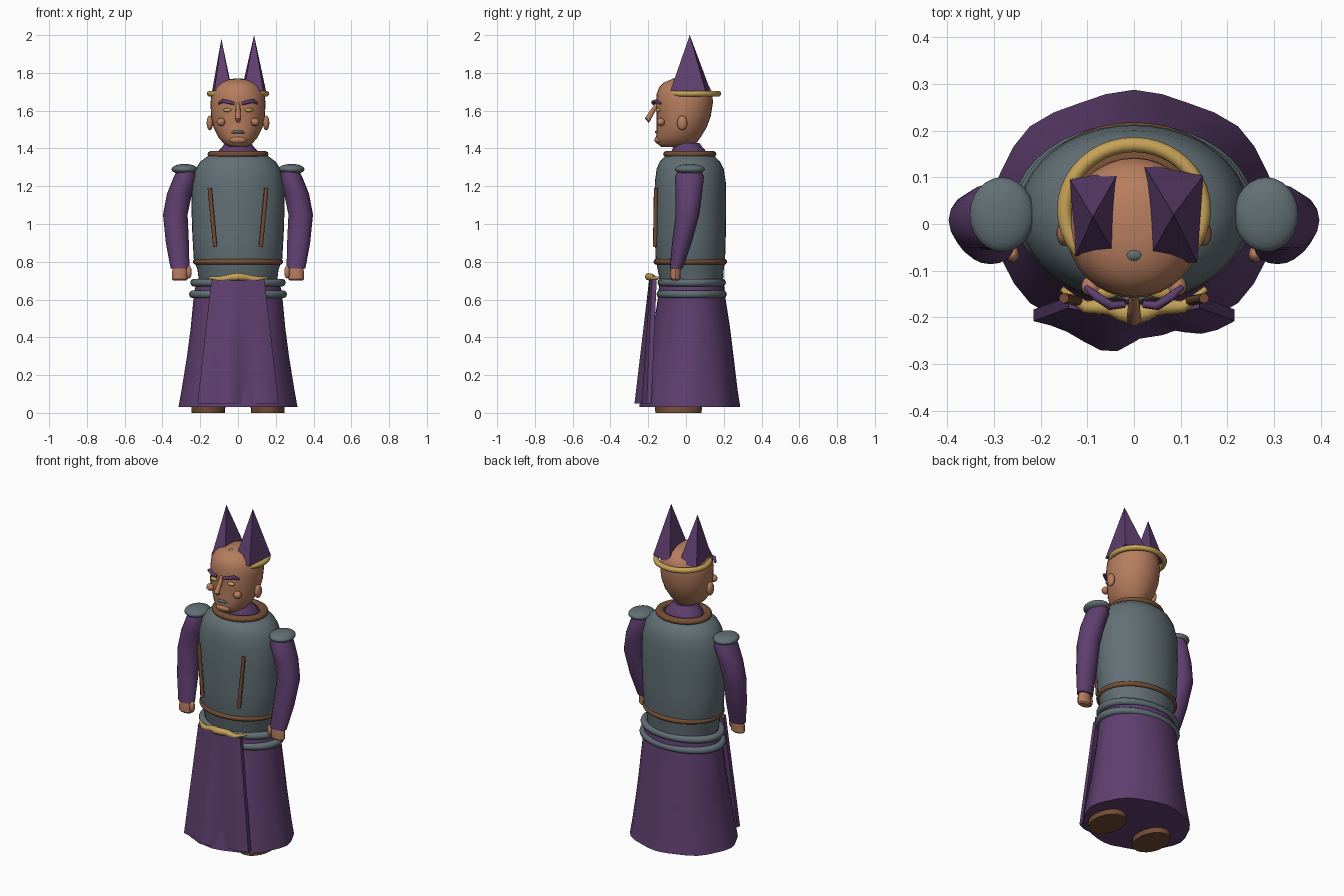
import bpy, bmesh, math
from mathutils import Vector


def material(name, rgb):
    m = bpy.data.materials.new(name)
    m.diffuse_color = (*rgb, 1)
    return m


PURPLE = material("purple cloth", (0.115, 0.050, 0.160))
SKIN = material("skin", (0.470, 0.205, 0.112))
GREY = material("grey armour", (0.122, 0.162, 0.178))
GOLD = material("gold", (0.560, 0.360, 0.095))
BROWN = material("brown leather", (0.175, 0.075, 0.035))


def finish(name, bm, mat, angle=40):
    bmesh.ops.recalc_face_normals(bm, faces=bm.faces)
    me = bpy.data.meshes.new(name)
    bm.to_mesh(me)
    bm.free()
    me.materials.append(mat)
    ob = bpy.data.objects.new(name, me)
    bpy.context.collection.objects.link(ob)
    if angle:
        bpy.ops.object.select_all(action='DESELECT')
        bpy.context.view_layer.objects.active = ob
        ob.select_set(True)
        bpy.ops.object.shade_smooth_by_angle(angle=math.radians(angle))
    return ob


def skin_rings(bm, rings, closed=False):
    """Join equal loops of points with quads, capping the ends unless closed."""
    loops = [[bm.verts.new(p) for p in r] for r in rings]
    n = len(loops[0])
    for k in range(len(loops) if closed else len(loops) - 1):
        a, b = loops[k], loops[(k + 1) % len(loops)]
        for i in range(n):
            j = (i + 1) % n
            bm.faces.new((a[i], a[j], b[j], b[i]))
    if not closed:
        bm.faces.new(loops[0][::-1])
        bm.faces.new(loops[-1])


def loft(name, levels, mat, n=32, angle=40, ripple=lambda t, z: 1):
    """Levels are (z, cx, cy, rx, ry)."""
    bm = bmesh.new()
    rings = []
    for z, cx, cy, rx, ry in levels:
        ts = [2 * math.pi * i / n for i in range(n)]
        rings.append([(cx + rx * math.cos(t) * ripple(t, z),
                       cy + ry * math.sin(t) * ripple(t, z), z) for t in ts])
    skin_rings(bm, rings)
    return finish(name, bm, mat, angle)


def hoop(name, z, cy, rx, ry, r, mat, rz=None, n=40):
    bm = bmesh.new()
    rings = []
    for i in range(n):
        t = 2 * math.pi * i / n
        ring = []
        for k in range(10):
            p = 2 * math.pi * k / 10
            d = r * math.cos(p)
            ring.append(((rx + d) * math.cos(t), cy + (ry + d) * math.sin(t),
                         z + (rz or r) * math.sin(p)))
        rings.append(ring)
    skin_rings(bm, rings, True)
    return finish(name, bm, mat, 60)


def ball(name, loc, size, mat, seg=20):
    bm = bmesh.new()
    bmesh.ops.create_uvsphere(bm, u_segments=seg, v_segments=seg // 2, radius=1)
    for v in bm.verts:
        v.co = Vector(loc) + Vector(c * s for c, s in zip(v.co, size))
    return finish(name, bm, mat, 60)


def rod(name, pts, radii, mat, n=8):
    """Tapered round bar through a few points."""
    bm = bmesh.new()
    pts = [Vector(p) for p in pts]
    rings = []
    for i, p in enumerate(pts):
        d = (pts[min(i + 1, len(pts) - 1)] - pts[max(i - 1, 0)]).normalized()
        u = d.cross(Vector((0.1, 1, 0.2))).normalized()
        w = d.cross(u)
        rings.append([p + radii[i] * (u * math.cos(t) + w * math.sin(t))
                      for t in (2 * math.pi * k / n for k in range(n))])
    skin_rings(bm, rings)
    return finish(name, bm, mat, 50)


# Skirt, rippled more towards the hem
def folds(t, z):
    return 1 + 0.018 * math.cos(8 * (t - math.pi / 2)) * max(0, 1 - z / 0.5)


loft("skirt", [(0.03, 0, 0.02, 0.310, 0.263), (0.12, 0, 0.02, 0.295, 0.250),
               (0.30, 0, 0.025, 0.268, 0.225), (0.45, 0, 0.03, 0.250, 0.203),
               (0.60, 0, 0.03, 0.236, 0.180), (0.66, 0, 0.03, 0.228, 0.174),
               (0.72, 0, 0.03, 0.205, 0.165)], PURPLE, 32, 50, folds)

# Front apron panel with soft folds
bm = bmesh.new()
rings = []
for k in range(7):
    f = k / 6
    z = 0.71 - 0.66 * f
    half = 0.14 + 0.075 * f
    front, back = [], []
    for i in range(13):
        s = i / 6 - 1
        y = -0.195 - 0.058 * f + (0.015 + 0.03 * f) * s * s
        y += 0.021 * f * math.sin(5 * s) * (1 - abs(s)) * 1.6
        front.append((half * s, y, z))
        back.append((half * s, y + 0.025, z))
    rings.append(front + back[::-1])
skin_rings(bm, rings)
finish("front_apron", bm, PURPLE, 40)

# Gold trim along the apron top
xs = [i / 6 - 1 for i in range(13)]
rod("apron_gold_trim",
    [(0.155 * s, -0.19 + 0.045 * s * s - 0.008 * math.cos(9 * s),
      0.715 + 0.006 * math.cos(5 * s)) for s in xs],
    [0.006 + 0.014 * (1 - s * s) for s in xs], GOLD)

# Torso armour
loft("torso", [(0.68, 0, 0.03, 0.205, 0.165), (0.76, 0, 0.025, 0.215, 0.175),
               (0.81, 0, 0.023, 0.234, 0.184), (0.95, 0, 0.023, 0.242, 0.188),
               (1.10, 0, 0.023, 0.247, 0.190), (1.22, 0, 0.023, 0.243, 0.188),
               (1.29, 0, 0.022, 0.225, 0.178), (1.33, 0, 0.021, 0.200, 0.160),
               (1.36, 0, 0.02, 0.160, 0.130), (1.37, 0, 0.02, 0.12, 0.10)], GREY, 40)
hoop("belt", 0.80, 0.023, 0.224, 0.180, 0.015, BROWN)
hoop("upper_waist_hoop", 0.69, 0.03, 0.232, 0.160, 0.021, GREY)
hoop("lower_waist_hoop", 0.628, 0.03, 0.238, 0.165, 0.021, GREY)

# Neck and collar
loft("neck", [(1.34, 0, 0.02, 0.115, 0.10), (1.385, 0, 0.015, 0.105, 0.092),
              (1.405, 0, 0.01, 0.085, 0.078), (1.43, 0, 0.005, 0.07, 0.065)], PURPLE)
hoop("collar", 1.37, 0.02, 0.138, 0.117, 0.024, BROWN, 0.018)

# Head
loft("head", [(1.408, 0, -0.055, 0.045, 0.075), (1.425, 0, -0.050, 0.075, 0.103),
              (1.46, 0, -0.040, 0.105, 0.118), (1.51, 0, -0.023, 0.129, 0.132),
              (1.57, 0, -0.012, 0.142, 0.143), (1.64, 0, -0.008, 0.146, 0.150),
              (1.69, 0, -0.007, 0.140, 0.148), (1.725, 0, -0.008, 0.122, 0.133),
              (1.75, 0, -0.01, 0.092, 0.106), (1.765, 0, -0.012, 0.055, 0.066),
              (1.77, 0, -0.012, 0.02, 0.024)], SKIN, 32, 60)
hoop("gold_circlet", 1.69, 0.03, 0.149, 0.140, 0.016, GOLD)
ball("crown_stud", (0, -0.066, 1.757), (0.022, 0.016, 0.014), GREY, 12)

# Pointed four-sided crown spikes
for name, base, tip in (
        ("left_spike", ((-0.137, 0.095), (-0.031, 0.115), (-0.037, -0.07), (-0.125, -0.068)),
         (-0.088, 0.015, 1.98)),
        ("right_spike", ((0.018, 0.130), (0.148, 0.103), (0.135, -0.083), (0.030, -0.077)),
         (0.085, 0.02, 2.0))):
    bm = bmesh.new()
    vs = [bm.verts.new((x, y, 1.705)) for x, y in base]
    top = bm.verts.new(tip)
    bm.faces.new(vs)
    for i in range(4):
        bm.faces.new((vs[i], vs[(i + 1) % 4], top))
    finish(name, bm, PURPLE, 0)

# Central face parts
rod("nose", [(0, -0.148, 1.64), (0, -0.178, 1.595), (0, -0.203, 1.555), (0, -0.190, 1.545)],
    [0.010, 0.013, 0.016, 0.012], SKIN)
rod("mouth", [(-0.036, -0.146, 1.482), (-0.015, -0.158, 1.488), (0.015, -0.158, 1.488),
              (0.036, -0.146, 1.482)], [0.004, 0.008, 0.008, 0.004], GREY)
ball("chin", (0, -0.143, 1.445), (0.046, 0.024, 0.021), SKIN)

# Mirrored parts
for side, s in (("left", -1), ("right", 1)):
    ball(side + "_ear", (s * 0.149, -0.02, 1.535), (0.017, 0.027, 0.039), SKIN)
    ball(side + "_cheek", (s * 0.09, -0.133, 1.54), (0.023, 0.022, 0.021), SKIN)
    ball(side + "_eye", (s * 0.056, -0.146, 1.603), (0.023, 0.014, 0.010), GOLD)
    rod(side + "_eyebrow", [(s * 0.020, -0.172, 1.638), (s * 0.05, -0.175, 1.645),
                            (s * 0.08, -0.155, 1.652), (s * 0.103, -0.135, 1.638)],
        [0.008, 0.010, 0.010, 0.006], PURPLE)
    rod(side + "_chest_strip", [(s * 0.150, -0.135 - 0.024, 1.19), (s * 0.121, -0.164, 0.88)],
        [0.011, 0.011], BROWN)
    ball(side + "_shoulder_plate", (s * 0.283, 0.02, 1.29), (0.069, 0.080, 0.028), GREY, 24)
    loft(side + "_sleeve", [(0.765, s * 0.307, -0.052, 0.050, 0.034),
                            (0.90, s * 0.321, -0.022, 0.061, 0.052),
                            (1.05, s * 0.332, 0.008, 0.065, 0.063),
                            (1.16, s * 0.310, 0.015, 0.066, 0.070),
                            (1.25, s * 0.280, 0.018, 0.060, 0.077),
                            (1.295, s * 0.270, 0.02, 0.045, 0.055)], PURPLE, 16)
    loft(side + "_hand", [(0.70, s * 0.308, -0.056, 0.034, 0.018),
                          (0.708, s * 0.308, -0.056, 0.042, 0.026),
                          (0.745, s * 0.307, -0.056, 0.042, 0.028),
                          (0.78, s * 0.307, -0.052, 0.036, 0.026)], SKIN, 12)
    ball(side + "_thumb", (s * 0.260, -0.065, 0.745), (0.015, 0.018, 0.034), SKIN, 12)
    loft(side + "_shoe", [(0, s * 0.157, -0.04, 0.088, 0.122), (0.035, s * 0.157, -0.04, 0.090, 0.125),
                          (0.09, s * 0.152, -0.01, 0.06, 0.08)], BROWN, 20)
